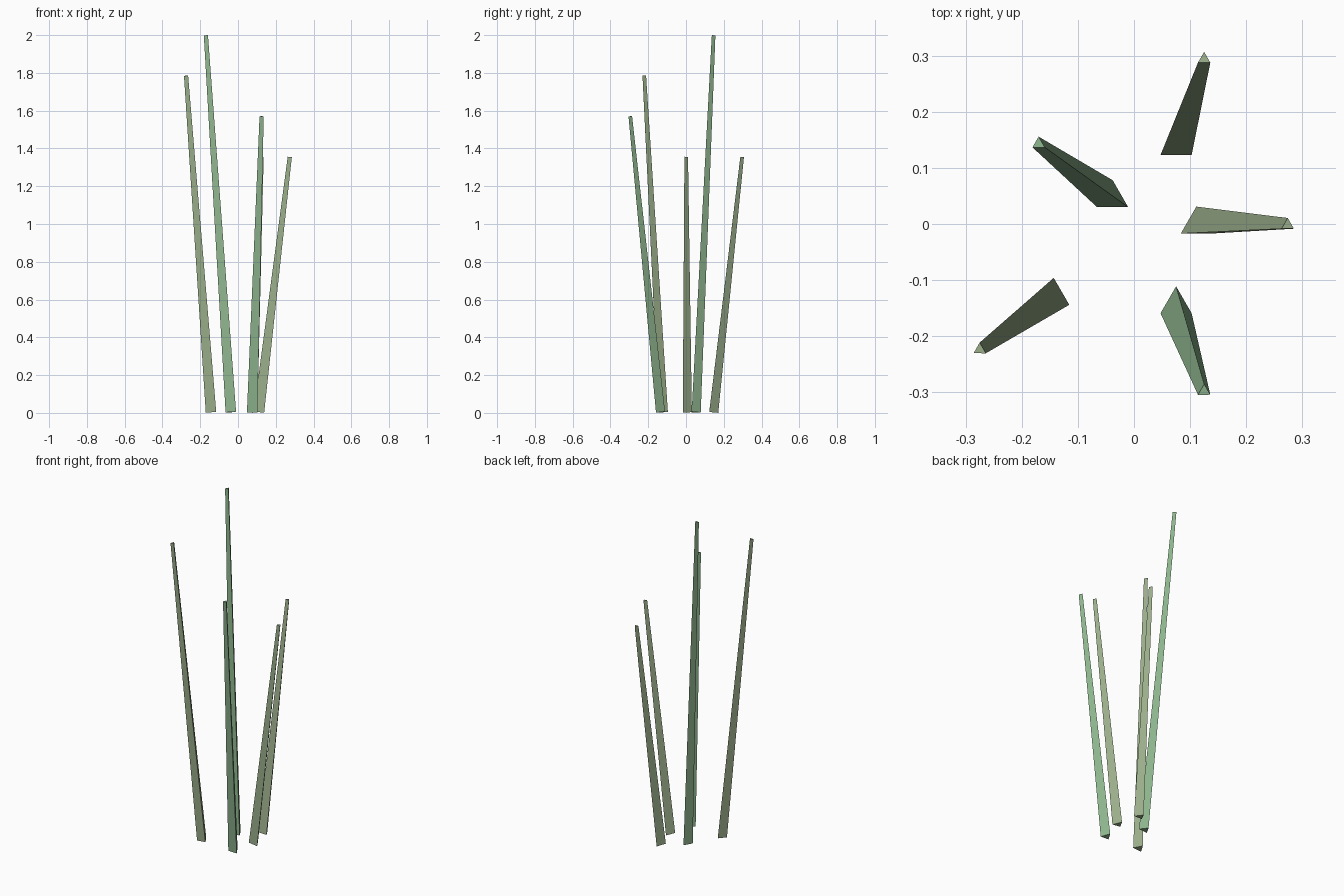
import bpy
from mathutils import Vector, Matrix

if "Cube" in bpy.data.objects:
    bpy.data.objects.remove(bpy.data.objects["Cube"])


def material(name, color):
    m = bpy.data.materials.new(name)
    m.diffuse_color = color
    m.use_nodes = True
    m.node_tree.nodes["Principled BSDF"].inputs["Base Color"].default_value = m.diffuse_color
    return m


olive = material("olive_green", (0.33, 0.43, 0.26, 1))
green = material("leaf_green", (0.27, 0.46, 0.27, 1))

BASE_Z, BASE_R, TIP_R = 0.004, 0.032, 0.0127

# Blades: base centre (x, y), tip centre (x, y, z), material
blades = [
    ((0.111, -0.001), (0.274, -0.002, 1.355), olive),
    ((0.075, 0.139), (0.125, 0.294, 1.355), olive),
    ((-0.038, 0.046), (-0.170, 0.143, 1.999), green),
    ((-0.143, -0.128), (-0.275, -0.224, 1.785), olive),
    ((0.075, -0.143), (0.125, -0.298, 1.570), green),
]

# Each blade is a tapered three-sided prism leaning from base to tip
for i, (base, tip, mat) in enumerate(blades, 1):
    a, b = Vector((*base, BASE_Z)), Vector(tip)
    axis = b - a
    bpy.ops.mesh.primitive_cone_add(vertices=3, radius1=BASE_R, radius2=TIP_R,
                                    depth=axis.length)
    blade = bpy.context.object
    blade.name = f"grass_blade_{i}"
    lean = Vector((0, 0, 1)).rotation_difference(axis).to_matrix().to_4x4()
    blade.matrix_world = Matrix.Translation((a + b) / 2) @ lean
    blade.data.materials.append(mat)
